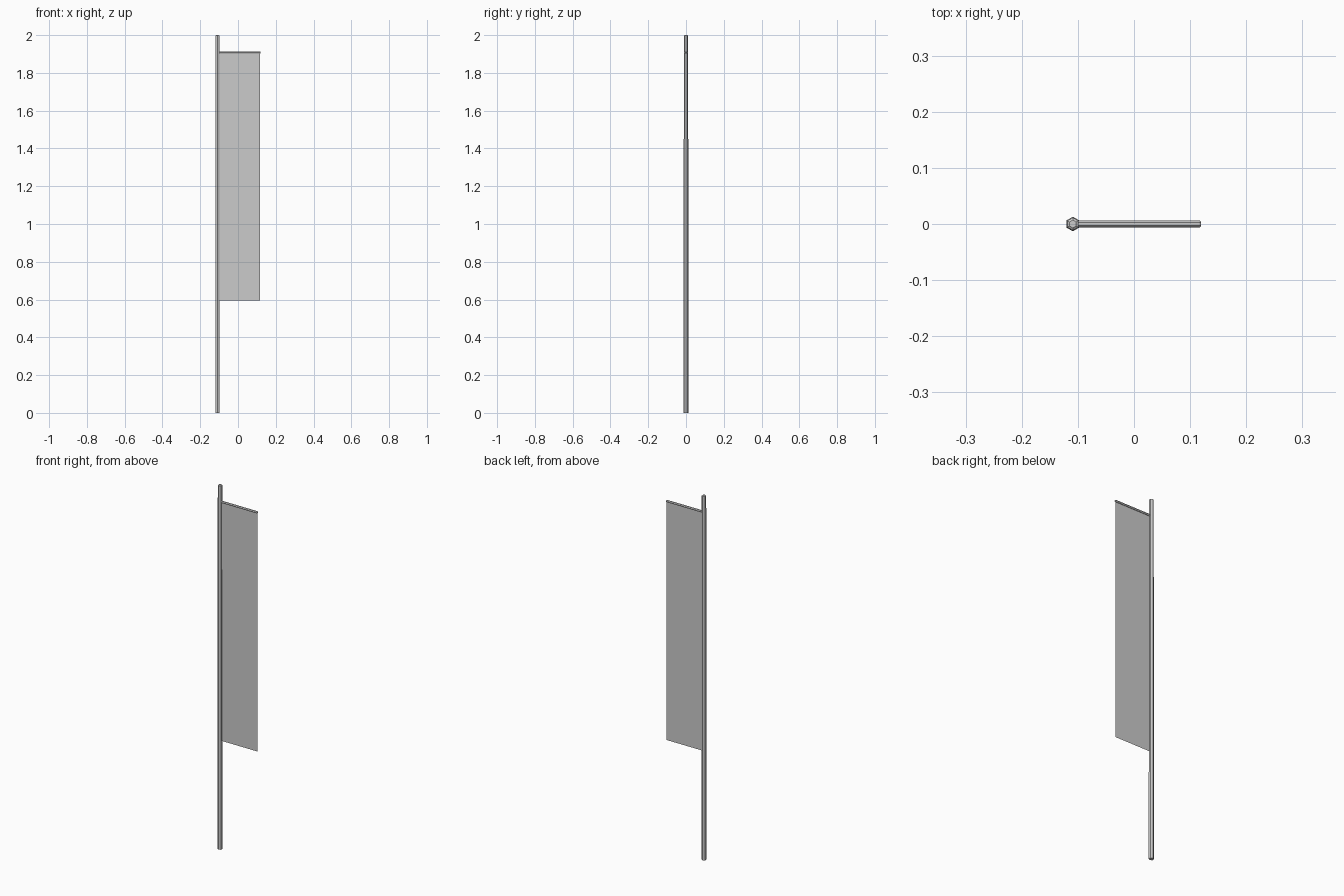
import bpy, bmesh, math
from mathutils import Matrix

if "Cube" in bpy.data.objects:
    bpy.data.objects.remove(bpy.data.objects["Cube"])

SIDES = 6


def make_object(name, bm):
    bmesh.ops.recalc_face_normals(bm, faces=bm.faces)
    mesh = bpy.data.meshes.new(name)
    bm.to_mesh(mesh)
    bm.free()
    obj = bpy.data.objects.new(name, mesh)
    bpy.context.collection.objects.link(obj)
    return obj


def hex_rod(name, rings, matrix):
    """Six-sided rod along local z from (radius, height) rings, capped with tip fans."""
    bm = bmesh.new()
    loops = []
    for r, z in rings:
        loops.append([bm.verts.new((r * math.sin(i * math.tau / SIDES),
                                    r * math.cos(i * math.tau / SIDES), z))
                      for i in range(SIDES)])
    for a, b in zip(loops, loops[1:]):
        for i in range(SIDES):
            j = (i + 1) % SIDES
            bm.faces.new((a[i], a[j], b[j], b[i]))
    bm.faces.new(loops[0])
    bm.faces.new(loops[-1])
    bm.transform(matrix)
    return make_object(name, bm)


# Upright pole, slightly tapered with a softened tip
hex_rod("pole", [(0.013, 0), (0.0115, 1.997), (0.007, 2.0)],
        Matrix.Translation((-0.109, 0, 0)))

# Short horizontal arm near the top
hex_rod("crossbar", [(0.006, 0), (0.006, 0.226), (0.004, 0.2285)],
        Matrix.Translation((-0.109, 0, 1.908)) @ Matrix.Rotation(math.pi / 2, 4, 'Y'))

# Long flat cloth hanging from the arm
bm = bmesh.new()
bm.faces.new([bm.verts.new(p) for p in ((-0.103, 0, 0.595), (0.117, 0, 0.595),
                                        (0.117, 0, 1.908), (-0.103, 0, 1.908))])
make_object("banner_cloth", bm)
